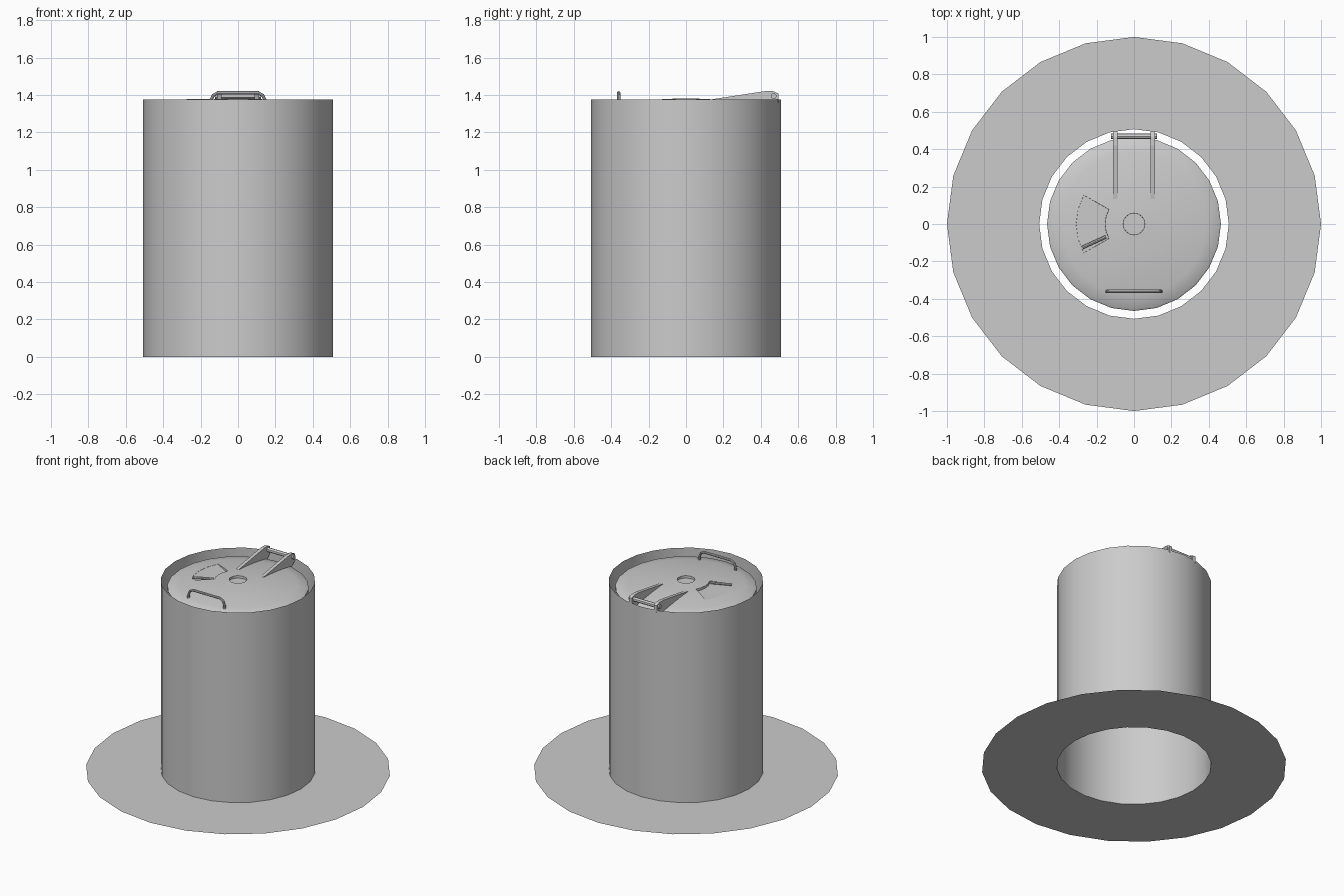
import bpy, bmesh, math
from mathutils import Vector

if "Cube" in bpy.data.objects:
    bpy.data.objects.remove(bpy.data.objects["Cube"])

SEG = 24
RIM_Z = 1.375

grey = bpy.data.materials.new("plain grey")
grey.diffuse_color = (0.6, 0.6, 0.6, 1)
grey.use_nodes = True
grey.node_tree.nodes["Principled BSDF"].inputs["Base Color"].default_value = grey.diffuse_color


def finish(name, bm, smooth=True, recalc=True):
    if recalc:
        bmesh.ops.recalc_face_normals(bm, faces=bm.faces[:])
    me = bpy.data.meshes.new(name)
    bm.to_mesh(me)
    bm.free()
    me.materials.append(grey)
    ob = bpy.data.objects.new(name, me)
    bpy.context.collection.objects.link(ob)
    if smooth:
        bpy.ops.object.select_all(action='DESELECT')
        bpy.context.view_layer.objects.active = ob
        ob.select_set(True)
        bpy.ops.object.shade_smooth_by_angle(angle=math.radians(30))
    return ob


def circle(bm, r, z):
    return [bm.verts.new((r * math.cos(2 * math.pi * i / SEG),
                          r * math.sin(2 * math.pi * i / SEG), z)) for i in range(SEG)]


def bridge(bm, a, b):
    for i in range(SEG):
        j = (i + 1) % SEG
        bm.faces.new((a[i], a[j], b[j], b[i]))


def tube(name, pts, r, sides=8):
    """Capped round tube along a polyline."""
    bm = bmesh.new()
    pts = [Vector(p) for p in pts]
    plane_n = Vector((0, 1, 0)) if abs((pts[-1] - pts[0]).normalized().y) < 0.1 else Vector((0, 0, 1))
    rings = []
    for i, p in enumerate(pts):
        t = (pts[min(i + 1, len(pts) - 1)] - pts[max(i - 1, 0)]).normalized()
        side = t.cross(plane_n).normalized()
        up = side.cross(t)
        rings.append([bm.verts.new(p + r * (math.cos(a) * side + math.sin(a) * up))
                      for a in (2 * math.pi * k / sides for k in range(sides))])
    for a, b in zip(rings, rings[1:]):
        for k in range(sides):
            m = (k + 1) % sides
            bm.faces.new((a[k], a[m], b[m], b[k]))
    bm.faces.new(rings[0])
    bm.faces.new(rings[-1])
    return finish(name, bm)


def dome(r):
    return 1.381 - 0.045 * (r / 0.455) ** 2


# Flat ground flange (single sheet)
bm = bmesh.new()
bridge(bm, circle(bm, 0.507, 0), circle(bm, 1.0, 0))
for f in bm.faces:
    f.normal_update()
    if f.normal.z < 0:
        f.normal_flip()
finish("ground_flange", bm, smooth=False, recalc=False)

# Open shaft wall (single sheet, facing out)
bm = bmesh.new()
bridge(bm, circle(bm, 0.507, 0), circle(bm, 0.507, RIM_Z))
finish("shaft_wall", bm, recalc=False)

# Domed lid with a small skirt and closed underside
bm = bmesh.new()
rings = [circle(bm, r, dome(r)) for r in (0.058, 0.155, 0.23, 0.31, 0.385, 0.455)]
rings.append(circle(bm, 0.465, 1.328))
rings.append(circle(bm, 0.465, 1.305))
for a, b in zip(rings, rings[1:]):
    bridge(bm, a, b)
hub = bm.faces.new(rings[0])
bm.faces.new(rings[-1])
bmesh.ops.recalc_face_normals(bm, faces=bm.faces[:])


def sink(faces, z):
    """Press a group of faces down to a flat floor."""
    bmesh.ops.inset_region(bm, faces=faces, thickness=0.0006, use_even_offset=True)
    for v in {v for f in faces for v in f.verts}:
        v.co.z = z


def in_sector(f):
    c = f.calc_center_median()
    r = math.hypot(c.x, c.y)
    ang = math.degrees(math.atan2(c.y, c.x)) % 360
    return 0.15 < r < 0.31 and 150 < ang < 210 and c.z > 1.34


sink([hub], dome(0) - 0.018)
sink([f for f in bm.faces if in_sector(f)], dome(0.31) - 0.001)
finish("lid", bm)

# Small lever in the fan-shaped recess
a = math.radians(204.5)
tube("recess_lever", [(r * math.cos(a), r * math.sin(a), z) for r, z in
                      ((0.165, 1.370), (0.235, 1.370), (0.302, 1.368))], 0.009)

# Bent lift handle at the front
half = [(0.145, 1.335), (0.143, 1.375), (0.132, 1.398), (0.108, 1.411)]
path = [(-x, -0.36, z) for x, z in half] + [(x, -0.36, z) for x, z in reversed(half)]
tube("lift_handle", path, 0.009)

# Two hinge arms at the back: wedge profile in y,z
profile = [(0.135, 1.376), (0.42, 1.42), (0.465, 1.42), (0.494, 1.408), (0.494, 1.36),
           (0.455, 1.325), (0.35, 1.345), (0.25, 1.358), (0.135, 1.37)]
for name, x in (("hinge_arm_left", -0.1), ("hinge_arm_right", 0.1)):
    bm = bmesh.new()
    l = [bm.verts.new((x - 0.012, y, z)) for y, z in profile]
    r = [bm.verts.new((x + 0.012, y, z)) for y, z in profile]
    bm.faces.new(l)
    bm.faces.new(r)
    n = len(profile)
    for i in range(n):
        j = (i + 1) % n
        bm.faces.new((l[i], l[j], r[j], r[i]))
    finish(name, bm, smooth=False)

# Hinge pin across the arms
tube("hinge_pin", [(-0.122, 0.469, 1.394), (0.122, 0.469, 1.394)], 0.015, 12)
